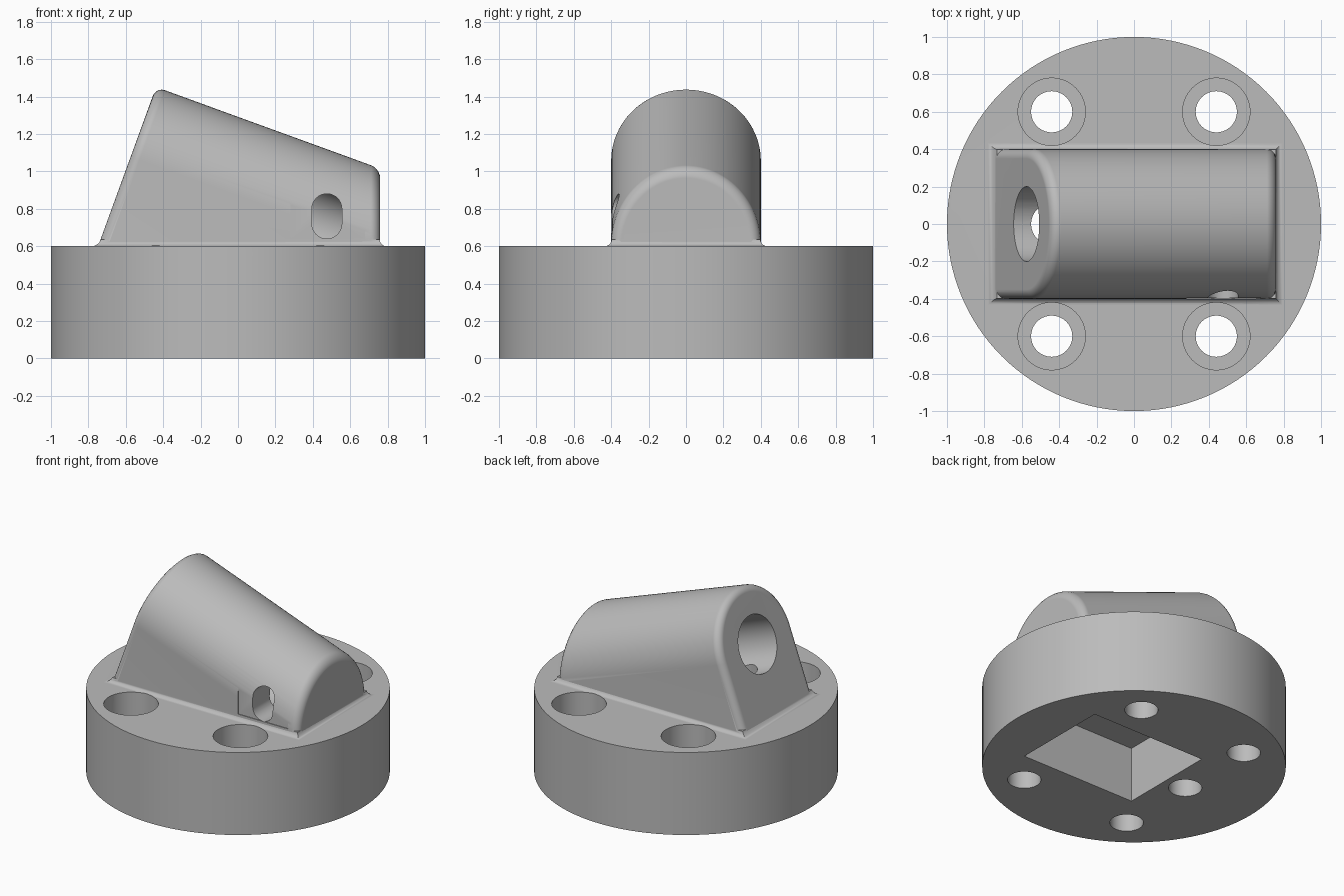
import bpy, bmesh
from math import sin, cos, pi, radians
from mathutils import Matrix, Vector

cube = bpy.data.objects.get("Cube")
if cube:
    bpy.data.objects.remove(cube, do_unlink=True)

TILT = radians(20)
AXIS_START = Vector((-0.575, 0, 1.075))
AXIS = Vector((cos(TILT), 0, -sin(TILT)))
UP = Vector((sin(TILT), 0, cos(TILT)))
BASE_TOP = 0.6


def frame(origin, x_dir, z_dir):
    """Matrix with the given local x and z directions."""
    y_dir = Vector(z_dir).cross(Vector(x_dir))
    m = Matrix((x_dir, y_dir, z_dir)).transposed().to_4x4()
    m.translation = origin
    return m


def arc(r, start, end, n, cx=0, cy=0):
    return [(cx + r * cos(start + (end - start) * i / n),
             cy + r * sin(start + (end - start) * i / n)) for i in range(n + 1)]


def circle(r, n=64):
    return arc(r, 0, 2 * pi, n)[:-1]


def finish(name, bm):
    bmesh.ops.recalc_face_normals(bm, faces=bm.faces)
    mesh = bpy.data.meshes.new(name)
    bm.to_mesh(mesh)
    bm.free()
    obj = bpy.data.objects.new(name, mesh)
    bpy.context.collection.objects.link(obj)
    return obj


def prism(points, depth, matrix):
    """Extrude a flat outline along the local z of the matrix."""
    bm = bmesh.new()
    rings = [[bm.verts.new(matrix @ Vector((x, y, z))) for x, y in points] for z in (0, depth)]
    loft(bm, rings)
    return bm


def loft(bm, rings):
    for a, b in zip(rings, rings[1:]):
        for i in range(len(a)):
            j = (i + 1) % len(a)
            bm.faces.new((a[i], a[j], b[j], b[i]))
    bm.faces.new(rings[0][::-1])
    bm.faces.new(rings[-1])


def upright(x, y, z):
    return Matrix.Translation((x, y, z))


def apply_modifiers(obj):
    bpy.context.view_layer.objects.active = obj
    for mod in list(obj.modifiers):
        bpy.ops.object.modifier_apply(modifier=mod.name)


def combine(target, other, operation):
    mod = target.modifiers.new("combine", 'BOOLEAN')
    mod.operation = operation
    mod.solver = 'EXACT'
    mod.object = other
    apply_modifiers(target)
    bpy.data.objects.remove(other, do_unlink=True)


# Round base with a rounded top rim
bm = prism(circle(1, 128), BASE_TOP, upright(0, 0, 0))
rim = [e for e in bm.edges if all(v.co.z > BASE_TOP - 0.01 for v in e.verts)]
bmesh.ops.bevel(bm, geom=rim, offset=0.06, segments=6, profile=0.5, affect='EDGES')
body = finish("socket_base", bm)

# Tilted arched housing, trimmed at its low end and inside the base
outline = arc(0.4, -pi / 2, pi / 2, 48) + [(-1.4, 0.4), (-1.4, -0.4)]
bm = prism(outline, 1.9, frame(AXIS_START, UP, AXIS))
for point, normal in (((0.76, 0, 0), (1, 0, 0)), ((0, 0, 0.45), (0, 0, -1))):
    cut = bmesh.ops.bisect_plane(bm, geom=bm.verts[:] + bm.edges[:] + bm.faces[:],
                                 plane_co=point, plane_no=normal, clear_outer=True)
    edges = [g for g in cut["geom_cut"] if isinstance(g, bmesh.types.BMEdge)]
    bmesh.ops.contextual_create(bm, geom=edges)
housing = finish("housing", bm)
bevel = housing.modifiers.new("rounded_ends", 'BEVEL')
bevel.width = 0.05
bevel.segments = 5
bevel.limit_method = 'ANGLE'
bevel.angle_limit = radians(40)
apply_modifiers(housing)
combine(body, housing, 'UNION')

# Small concave fillet around the foot of the housing
FILLET = 0.035
steps = [(FILLET, -0.05)]
for i in range(6):
    t = pi / 2 * i / 5
    steps.append((FILLET * (1 - sin(t)) - 0.002, FILLET * (1 - cos(t))))
bm = bmesh.new()
rings = []
for off, h in steps:
    left, right, side = -0.748 + max(h, 0) * 0.364 - off, 0.76 + off, 0.4 + off
    corners = ((left, -side), (right, -side), (right, side), (left, side))
    rings.append([bm.verts.new((x, y, BASE_TOP + h)) for x, y in corners])
loft(bm, rings)
combine(body, finish("foot_fillet", bm), 'UNION')


def cut_away(points, depth, matrix):
    cutter = finish("cutter", prism(points, depth, matrix))
    cutter.hide_render = True
    combine(body, cutter, 'DIFFERENCE')


# Counterbored mounting holes
for sx in (-1, 1):
    for sy in (-1, 1):
        cut_away(circle(0.11), 1.0, upright(sx * 0.44, sy * 0.6, -0.2))
        cut_away(circle(0.18), 0.5, upright(sx * 0.44, sy * 0.6, 0.3))

# Tilted blind bore, and the drain hole that meets it from below
cut_away(circle(0.2), 1.53, frame(AXIS_START - AXIS * 0.3, UP, AXIS))
cut_away(circle(0.11, 48), 1.2, upright(-0.44, 0, -0.2))

# Rectangular pocket under the base
cut_away([(-0.28, -0.36), (0.64, -0.36), (0.64, 0.36), (-0.28, 0.36)], 0.6, upright(0, 0, -0.2))

# Arched flat on the front side, with a slot into the bore
FRONT, RIGHT = (0, -1, 0), (1, 0, 0)
arch = arc(0.2, 0, pi, 32, 0.48, 0.8) + [(0.28, 0.64), (0.68, 0.64)]
cut_away(arch, 0.3, frame((0, -0.395, 0), RIGHT, FRONT))
slot = arc(0.08, 0, pi, 20, 0.475, 0.8) + arc(0.08, pi, 2 * pi, 20, 0.475, 0.72)
cut_away(slot, 0.5, frame((0, -0.05, 0), RIGHT, FRONT))

# Shading and material
grey = bpy.data.materials.new("plain grey")
grey.use_nodes = True
colour = (0.5, 0.5, 0.5, 1)
grey.diffuse_color = colour
grey.node_tree.nodes["Principled BSDF"].inputs["Base Color"].default_value = colour
body.data.materials.clear()
body.data.materials.append(grey)
for face in body.data.polygons:
    face.material_index = 0
bpy.ops.object.select_all(action='DESELECT')
body.select_set(True)
bpy.context.view_layer.objects.active = body
bpy.ops.object.shade_smooth_by_angle(angle=radians(30))
weighted = body.modifiers.new("weighted_normals", 'WEIGHTED_NORMAL')
weighted.keep_sharp = True
